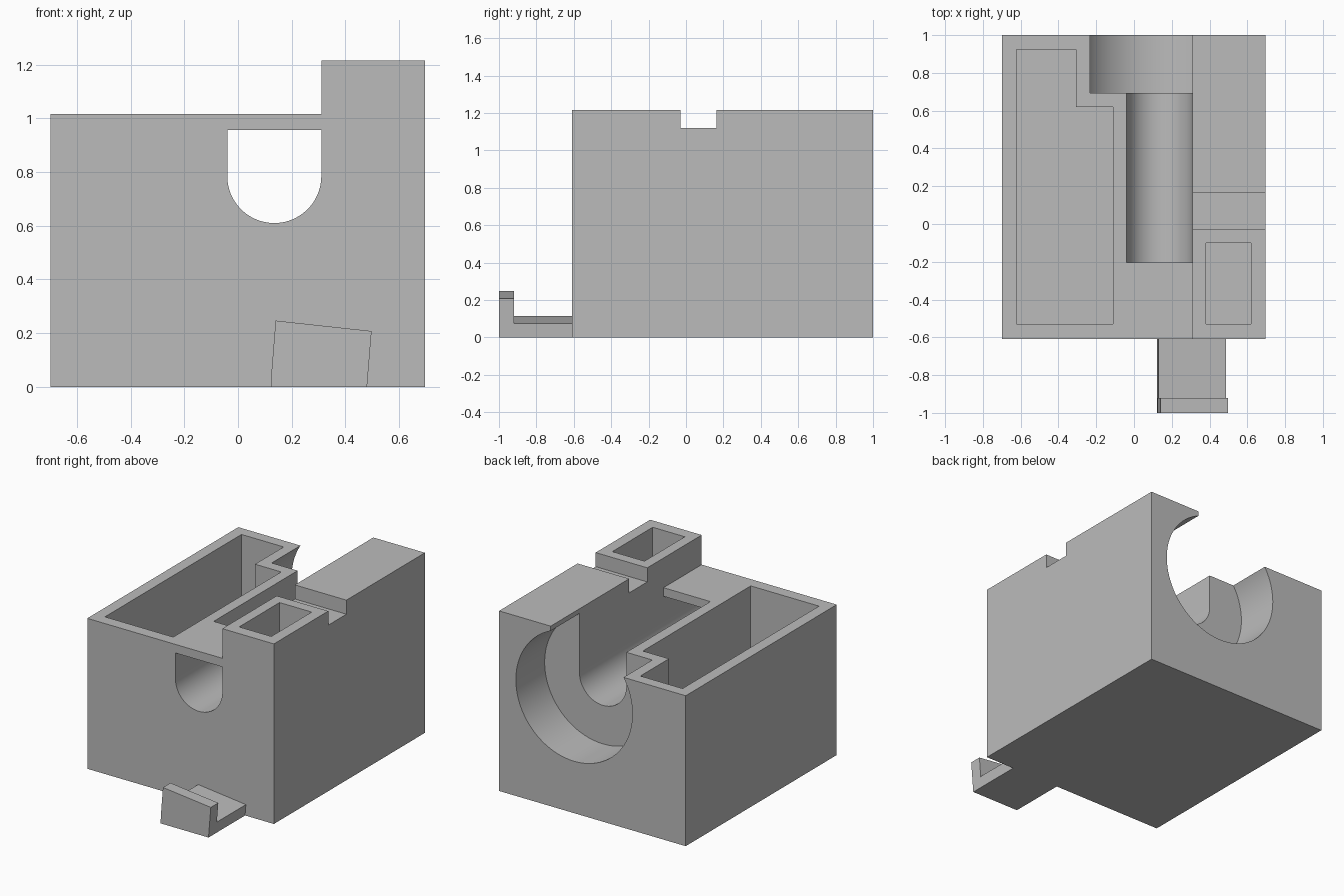
import bpy
import bmesh
import math

default = bpy.data.objects.get("Cube")
if default:
    bpy.data.objects.remove(default, do_unlink=True)

grey = bpy.data.materials.new("plain grey")
grey.use_nodes = True
colour = (0.5, 0.5, 0.5, 1)
grey.diffuse_color = colour
grey.node_tree.nodes["Principled BSDF"].inputs["Base Color"].default_value = colour


def prism(name, points, low, high, axis="y"):
    """Extrude an outline along y (points are x, z) or along z (points are x, y)."""
    bm = bmesh.new()
    place = (lambda p, d: (p[0], d, p[1])) if axis == "y" else (lambda p, d: (p[0], p[1], d))
    start = [bm.verts.new(place(p, low)) for p in points]
    end = [bm.verts.new(place(p, high)) for p in points]
    bm.faces.new(start)
    bm.faces.new(end[::-1])
    n = len(points)
    for i in range(n):
        j = (i + 1) % n
        bm.faces.new((start[i], end[i], end[j], start[j]))
    bmesh.ops.recalc_face_normals(bm, faces=bm.faces)
    mesh = bpy.data.meshes.new(name)
    bm.to_mesh(mesh)
    bm.free()
    mesh.materials.append(grey)
    obj = bpy.data.objects.new(name, mesh)
    bpy.context.collection.objects.link(obj)
    return obj


def rect(a0, a1, b0, b1):
    return [(a0, b0), (a1, b0), (a1, b1), (a0, b1)]


def arc(radius, start, sweep, steps):
    """Points around the bore axis."""
    angles = [math.radians(start + sweep * i / steps) for i in range(steps + 1)]
    return [(AXIS_X + radius * math.cos(a), AXIS_Z + radius * math.sin(a)) for a in angles]


def cut(target, cutter):
    cutter.hide_render = True
    mod = target.modifiers.new("cut", "BOOLEAN")
    mod.operation = "DIFFERENCE"
    mod.solver = "EXACT"
    mod.object = cutter
    bpy.context.view_layer.objects.active = target
    bpy.ops.object.modifier_apply(modifier=mod.name)
    bpy.data.objects.remove(cutter, do_unlink=True)


AXIS_X, AXIS_Z = 0.135, 0.785
LEFT, RIGHT, FRONT, BACK = -0.698, 0.695, -0.61, 1.0
DECK, TOP, FLOOR = 1.015, 1.215, 0.08
STEP = 0.31

# Stepped housing block
body = prism("housing", [(LEFT, 0), (RIGHT, 0), (RIGHT, TOP), (STEP, TOP),
                         (STEP, DECK), (LEFT, DECK)], FRONT, BACK)

# Notch across the raised side
cut(body, prism("notch_cutter", rect(0.2, 0.8, 1.12, 1.3), -0.03, 0.163))

# Round-bottomed channel, and its open-topped stretch
channel = [(STEP, 0.957)] + [(-0.04, 0.957)] + arc(0.175, 180, 180, 40)
cut(body, prism("channel_cutter", channel, -0.7, 0.8))
cut(body, prism("slot_cutter", rect(-0.04, STEP, 0.85, 1.1), -0.203, 0.8))

# Wide bore at the back
cut(body, prism("bore_cutter", arc(0.435, 0, 360, 80)[:-1], 0.693, 1.1))

# Stepped deep pocket and small pocket
pocket = [(-0.622, -0.53), (-0.112, -0.53), (-0.112, 0.62),
          (-0.307, 0.62), (-0.307, 0.925), (-0.622, 0.925)]
cut(body, prism("pocket_cutter", pocket, FLOOR, 1.1, "z"))
cut(body, prism("small_pocket_cutter", rect(0.38, 0.62, -0.53, -0.1), FLOOR, 1.3, "z"))

# Tilted latch at the foot of the front
prism("latch_arm", [(0.122, 0), (0.48, 0), (0.486, 0.075), (0.13, 0.115)], -0.92, FRONT)
prism("latch_head", [(0.122, 0), (0.48, 0), (0.497, 0.208),
                     (0.14, 0.247), (0.125, 0.06)], -1.0, -0.92)

# Smooth the curved walls only
bpy.ops.object.select_all(action="DESELECT")
body.select_set(True)
bpy.context.view_layer.objects.active = body
bpy.ops.object.shade_smooth_by_angle(angle=math.radians(25))
